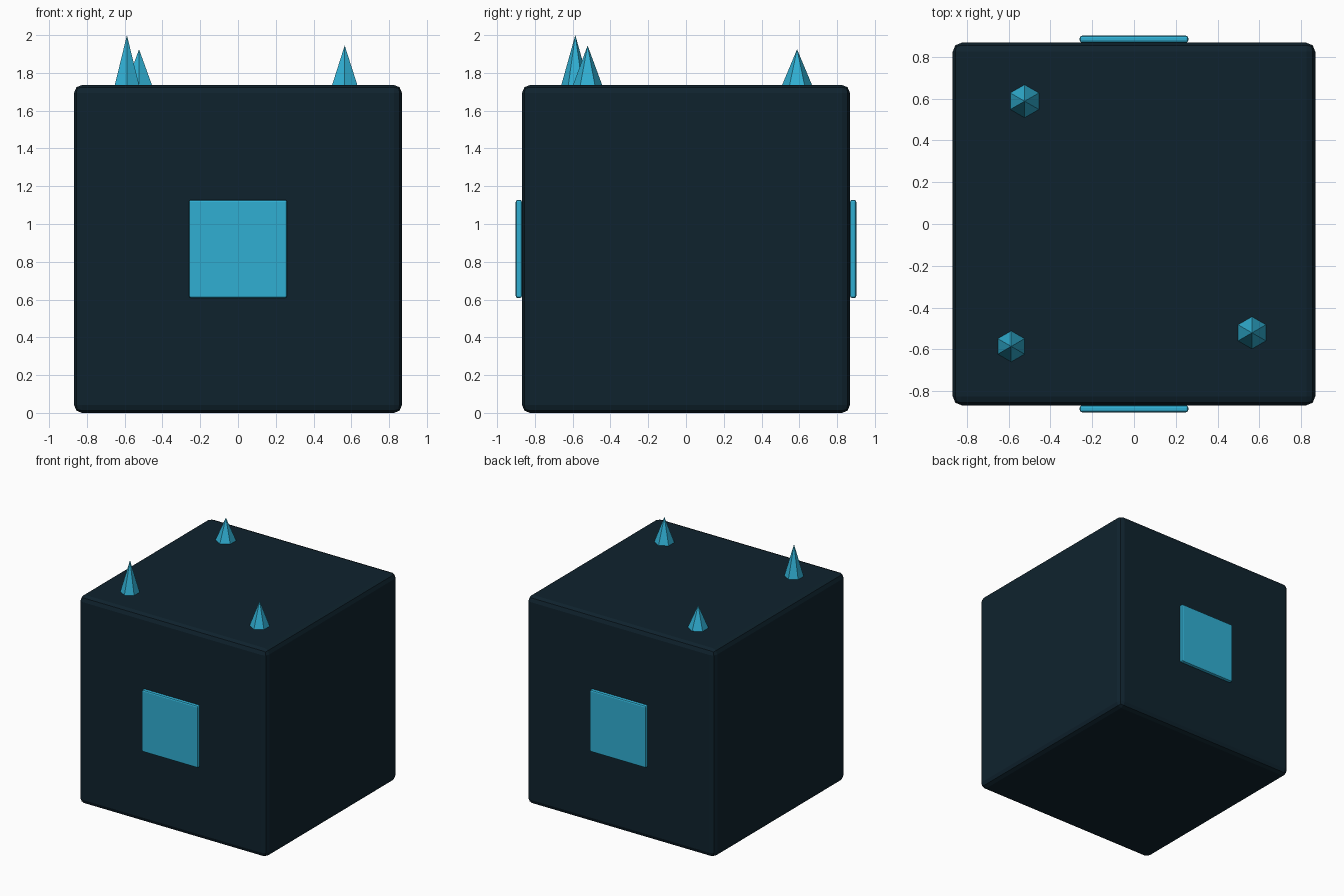
import bpy, math

if "Cube" in bpy.data.objects:
    bpy.data.objects.remove(bpy.data.objects["Cube"])


def material(name, rgb):
    m = bpy.data.materials.new(name)
    m.diffuse_color = (*rgb, 1)
    m.use_nodes = True
    m.node_tree.nodes["Principled BSDF"].inputs["Base Color"].default_value = m.diffuse_color
    return m


dark = material("dark navy", (0.0048, 0.0165, 0.027))
cyan = material("bright cyan", (0.03, 0.43, 0.65))


def block(name, size, loc, bevel, segments, mat):
    bpy.ops.mesh.primitive_cube_add(size=1, location=loc)
    o = bpy.context.object
    o.name = name
    o.scale = size
    bpy.ops.object.transform_apply(location=False, rotation=False, scale=True)
    mod = o.modifiers.new("bevel", 'BEVEL')
    mod.width = bevel
    mod.segments = segments
    o.data.materials.append(mat)
    return o


# Main body cube
SIDE = 1.736
block("body", (SIDE, SIDE, SIDE), (0, 0, SIDE / 2), 0.042, 2, dark)

# Thin square panels on front and back
for name, s in (("front_panel", -1), ("back_panel", 1)):
    block(name, (0.52, 0.034, 0.52), (0, s * 0.885, SIDE / 2), 0.012, 2, cyan)

# Six-sided spikes on top: x, y, radius, tip height
spikes = [(-0.524, 0.588, 0.079, 1.925),
          (-0.588, -0.586, 0.074, 2.0),
          (0.565, -0.521, 0.077, 1.945)]
for i, (x, y, r, tip) in enumerate(spikes):
    h = tip - SIDE
    bpy.ops.mesh.primitive_cone_add(vertices=6, radius1=r, radius2=0, depth=h,
                                    location=(x, y, SIDE + h / 2))
    o = bpy.context.object
    o.name = f"spike_{i + 1}"
    o.data.materials.append(cyan)
